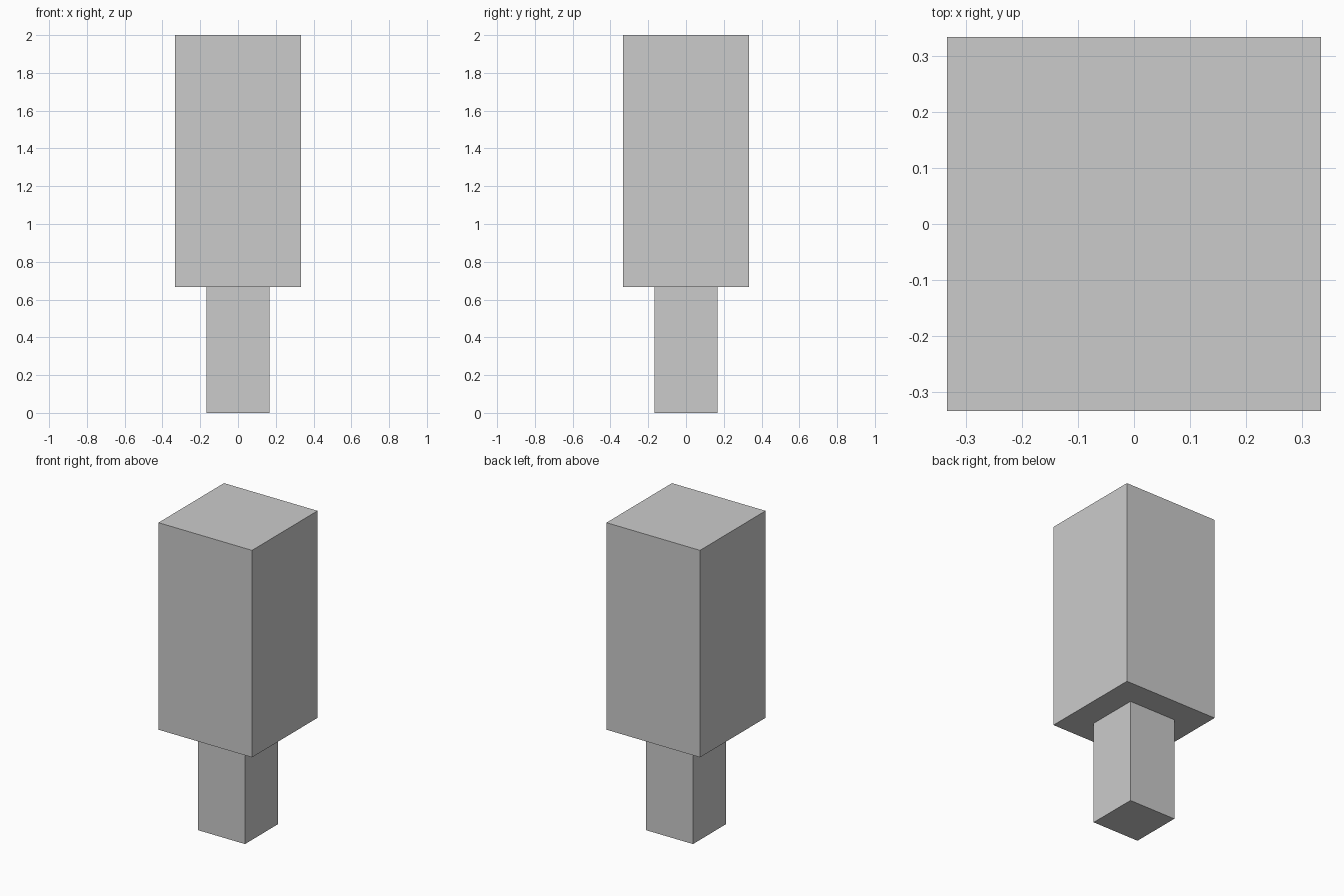
import bpy

if "Cube" in bpy.data.objects:
    bpy.data.objects.remove(bpy.data.objects["Cube"])


def box(name, width, z_low, z_high):
    """Square upright block centred on the z axis."""
    bpy.ops.mesh.primitive_cube_add(size=1, location=(0, 0, (z_low + z_high) / 2))
    obj = bpy.context.object
    obj.name = name
    obj.scale = (width, width, z_high - z_low)
    bpy.ops.object.transform_apply(location=False, rotation=False, scale=True)
    return obj


JOINT = 2 / 3  # height where the handle meets the head

# Narrow lower post
box("handle", 1 / 3, 0, JOINT)

# Wide upper block
box("head", 2 / 3, JOINT, 2)
